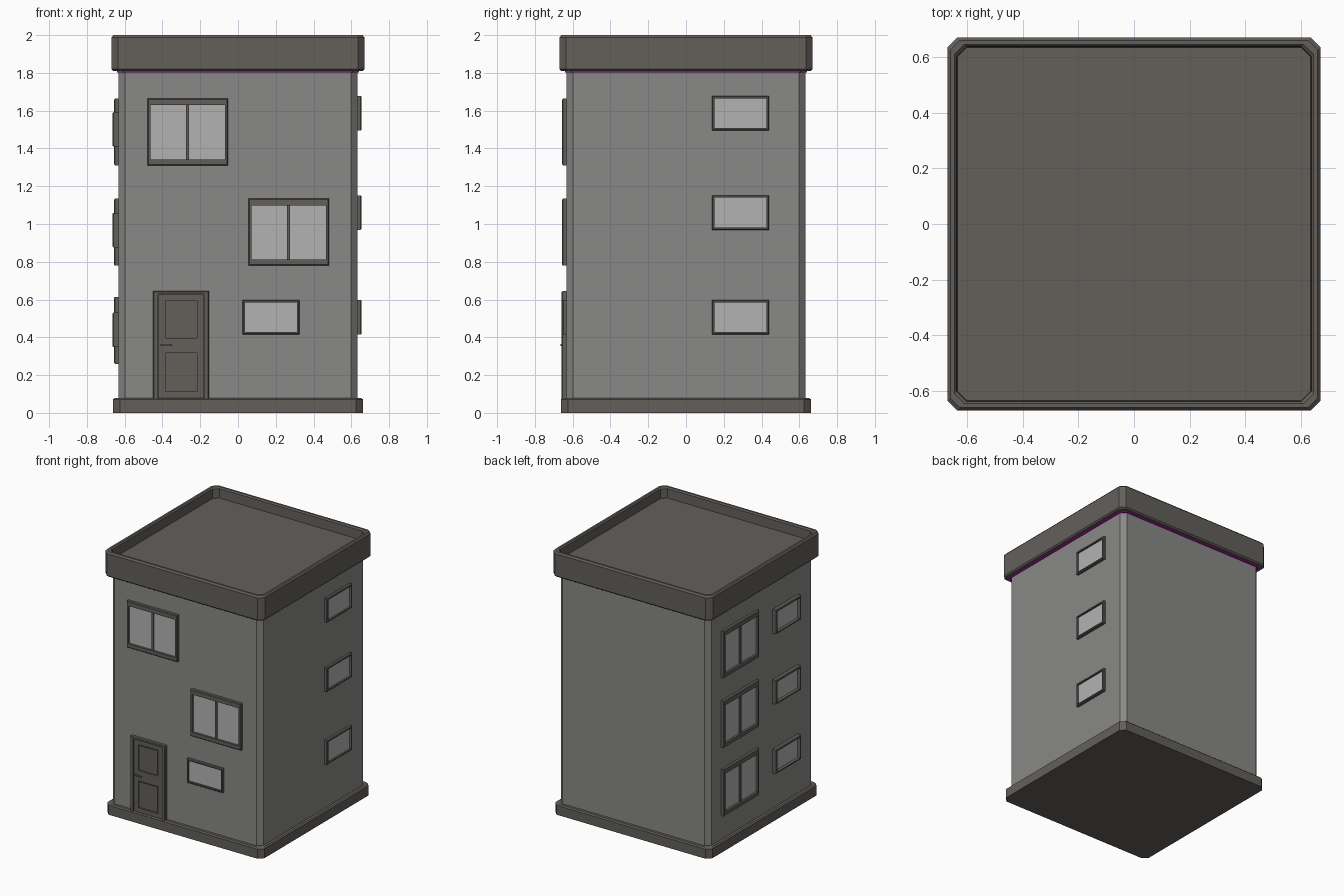
import bpy, bmesh
from math import pi
from mathutils import Matrix

if "Cube" in bpy.data.objects:
    bpy.data.objects.remove(bpy.data.objects["Cube"])

WALL = 0.632


def material(name, rgb):
    m = bpy.data.materials.new(name)
    m.diffuse_color = (*rgb, 1)
    m.use_nodes = True
    m.node_tree.nodes["Principled BSDF"].inputs["Base Color"].default_value = m.diffuse_color
    return m


plaster = material("plaster", (0.25, 0.25, 0.24))
stone = material("stone", (0.125, 0.115, 0.105))
glass = material("glass", (0.45, 0.45, 0.45))
magenta = material("trim_magenta", (0.7, 0.0, 0.6))


def loft(name, rings, mat, cyclic=False, turn=0):
    """Skin a list of equal-length rings; cap the ends unless cyclic."""
    bm = bmesh.new()
    loops = [[bm.verts.new(p) for p in r] for r in rings]
    pairs = list(zip(loops, loops[1:]))
    if cyclic:
        pairs.append((loops[-1], loops[0]))
    else:
        bm.faces.new(loops[0])
        bm.faces.new(loops[-1])
    n = len(loops[0])
    for a, b in pairs:
        for i in range(n):
            j = (i + 1) % n
            bm.faces.new((a[i], a[j], b[j], b[i]))
    bm.transform(Matrix.Rotation(turn * pi / 2, 4, 'Z'))
    bmesh.ops.recalc_face_normals(bm, faces=bm.faces)
    me = bpy.data.meshes.new(name)
    bm.to_mesh(me)
    bm.free()
    me.materials.append(mat)
    ob = bpy.data.objects.new(name, me)
    bpy.context.collection.objects.link(ob)
    return ob


def octagon(h, z, c=0.035):
    """Square ring with cut corners."""
    k = h - c
    return [(h, -k, z), (h, k, z), (k, h, z), (-k, h, z),
            (-h, k, z), (-h, -k, z), (-k, -h, z), (k, -h, z)]


def rect(u0, u1, z0, z1, d):
    """Rectangle on the front wall, standing out by d."""
    y = -WALL - d
    return [(u0, y, z0), (u1, y, z0), (u1, y, z1), (u0, y, z1)]


def slab(name, u0, u1, z0, z1, d0, d1, mat=stone, turn=0):
    return loft(name, [rect(u0, u1, z0, z1, d0), rect(u0, u1, z0, z1, d1)], mat, turn=turn)


def frame(name, u0, u1, z0, z1, side, top, bottom, depth, turn=0):
    """Bevelled frame around an opening."""
    b = 0.005
    inner = (u0 + side, u1 - side, z0 + bottom, z1 - top)
    loft(name, [rect(u0, u1, z0, z1, -0.01),
                rect(u0, u1, z0, z1, depth - b),
                rect(u0 + b, u1 - b, z0 + b, z1 - b, depth),
                rect(*inner, depth),
                rect(*inner, -0.01)], stone, cyclic=True, turn=turn)
    return inner


def large_window(name, u0, z0, turn=0):
    u1, z1 = u0 + 0.427, z0 + 0.354
    a, b, c, d = frame(name + "_frame", u0, u1, z0, z1, 0.017, 0.035, 0.031, 0.024, turn)
    slab(name + "_glass", a, b, c, d, -0.005, 0.008, glass, turn)
    mid = (a + b) / 2
    slab(name + "_mullion", mid - 0.008, mid + 0.008, c, d, 0, 0.016, stone, turn)


def small_window(name, u0, z0, turn=0, depth=0.022):
    a, b, c, d = frame(name + "_frame", u0, u0 + 0.302, z0, z0 + 0.183,
                       0.013, 0.013, 0.013, depth, turn)
    slab(name + "_glass", a, b, c, d, -0.005, 0.009, glass, turn)


# Plinth, walls, trim line and roof parapet
loft("plinth", [octagon(0.661, 0), octagon(0.661, 0.072), octagon(0.652, 0.08)], stone)
loft("walls", [octagon(WALL, 0.07), octagon(WALL, 1.815)], plaster)
loft("trim_line", [octagon(0.640, 1.802), octagon(0.640, 1.815)], magenta)
loft("roof_parapet", [octagon(0.660, 1.81), octagon(0.67, 1.82), octagon(0.67, 1.988),
                      octagon(0.660, 2.0), octagon(0.645, 2.0), octagon(0.637, 1.99),
                      octagon(0.635, 1.92)], stone)

# Front windows
large_window("front_upper_window", -0.48, 1.31)
large_window("front_middle_window", 0.055, 0.78)
small_window("front_lower_window", 0.024, 0.415)

# Side windows, one row per storey
for i, z in enumerate((0.415, 0.969, 1.495)):
    small_window(f"right_window_{i + 1}", 0.138, z, turn=1)
for i, (zl, zs) in enumerate(((0.26, 0.348), (0.78, 0.876), (1.31, 1.41))):
    large_window(f"left_large_window_{i + 1}", -0.48, zl, turn=-1)
    small_window(f"left_small_window_{i + 1}", 0.138, zs, turn=-1, depth=0.032)

# Door casing
frame("door_frame", -0.449, -0.153, 0.07, 0.645, 0.025, 0.016, 0.004, 0.026)

# Door leaf: backing, stiles, rails, raised panels
slab("door_backing", -0.424, -0.178, 0.075, 0.63, -0.005, 0.007)
for name, u0, u1 in (("left", -0.421, -0.384), ("right", -0.217, -0.181)):
    slab(f"door_{name}_stile", u0, u1, 0.075, 0.627, 0, 0.018)
for name, z0, z1 in (("bottom", 0.075, 0.113), ("middle", 0.318, 0.397), ("top", 0.594, 0.627)):
    slab(f"door_{name}_rail", -0.384, -0.217, z0, z1, 0, 0.018)
for name, z0, z1 in (("lower", 0.113, 0.318), ("upper", 0.397, 0.594)):
    slab(f"door_{name}_panel", -0.376, -0.225, z0 + 0.008, z1 - 0.008, 0, 0.013)

# Door handle: stem and lever
slab("handle_stem", -0.409, -0.397, 0.354, 0.366, 0.015, 0.03)
slab("handle_lever", -0.409, -0.35, 0.355, 0.365, 0.025, 0.033)
